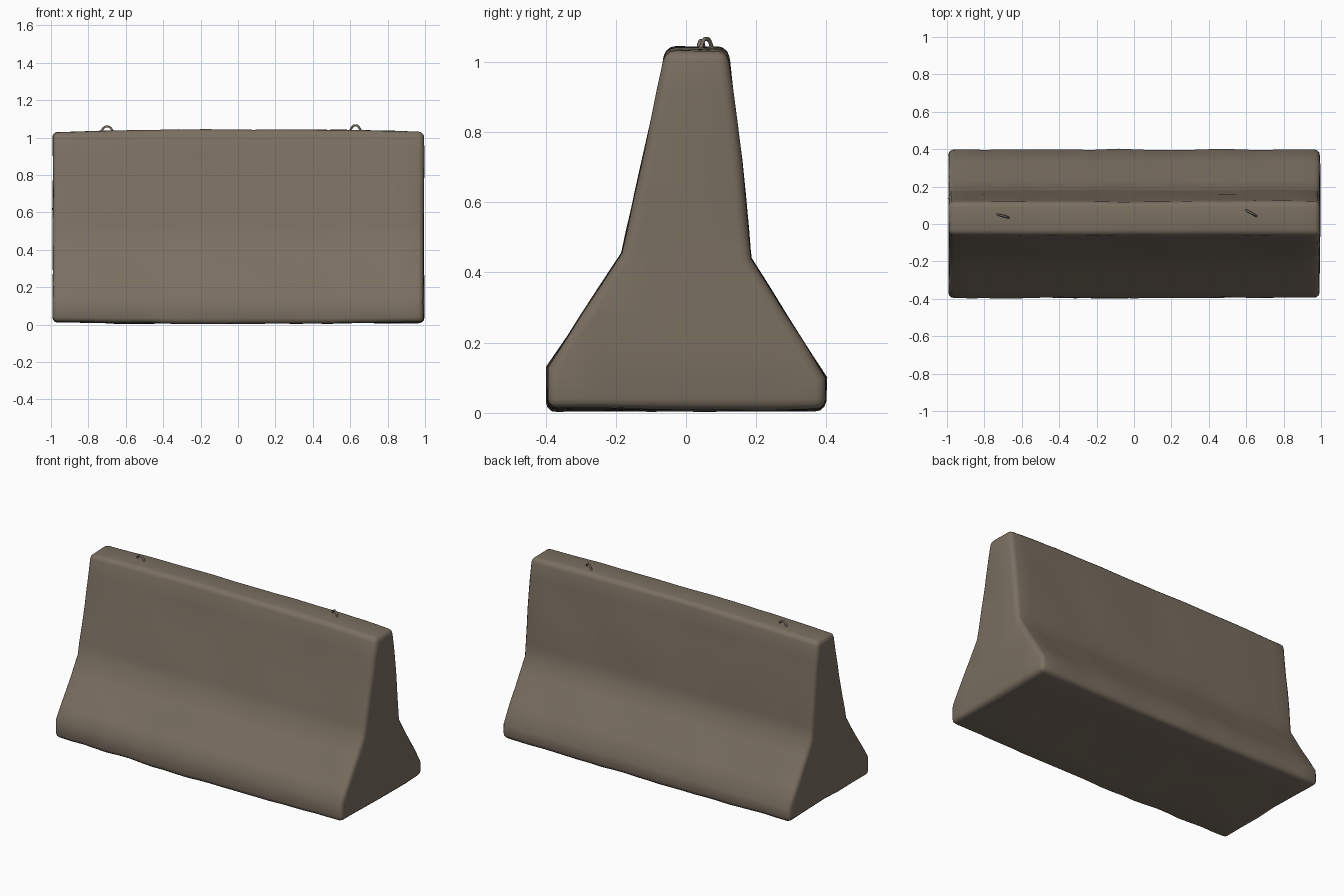
import bpy, bmesh, math
from mathutils import Vector, noise

if "Cube" in bpy.data.objects:
    bpy.data.objects.remove(bpy.data.objects["Cube"])


def material(name, rgb):
    m = bpy.data.materials.new(name)
    m.diffuse_color = (*rgb, 1)
    m.use_nodes = True
    m.node_tree.nodes["Principled BSDF"].inputs["Base Color"].default_value = m.diffuse_color
    return m


concrete = material("weathered concrete", (0.195, 0.158, 0.118))
steel = material("dull steel", (0.19, 0.165, 0.135))

# Barrier cross-section (y, z)
profile = [(-0.395, 0.013), (0.395, 0.013), (0.398, 0.10), (0.183, 0.44),
           (0.158, 0.72), (0.118, 1.03), (-0.057, 1.03), (-0.118, 0.74),
           (-0.182, 0.455), (-0.396, 0.13)]

bm = bmesh.new()
end_a = bm.faces.new([bm.verts.new((-0.993, y, z)) for y, z in profile])
ext = bmesh.ops.extrude_face_region(bm, geom=[end_a], use_keep_orig=True)
for v in ext["geom"]:
    if isinstance(v, bmesh.types.BMVert):
        v.co.x = 0.993
bmesh.ops.recalc_face_normals(bm, faces=bm.faces[:])


# Worn, rounded corners; the shallow creases of the waist stay crisp
def is_corner(e):
    if len(e.link_faces) != 2:
        return False
    if e.calc_face_angle() > math.radians(65):
        return True
    return False


bmesh.ops.bevel(bm, geom=[e for e in bm.edges if is_corner(e)], offset=0.028,
                offset_type='OFFSET', segments=3, profile=0.5, affect='EDGES',
                clamp_overlap=True)


# Slice into a grid so the surface can be roughened
def slice_at(axis, value):
    point, normal = Vector((0, 0, 0)), Vector((0, 0, 0))
    point[axis], normal[axis] = value, 1
    bmesh.ops.bisect_plane(bm, geom=bm.verts[:] + bm.edges[:] + bm.faces[:],
                           plane_co=point, plane_no=normal, dist=1e-5)


for i in range(-11, 12):
    slice_at(0, i * 0.08)
for z in (0.2, 0.28, 0.36, 0.52, 0.62, 0.82, 0.92):
    slice_at(2, z)
for y in (-0.25, -0.1, 0.03, 0.25):
    slice_at(1, y)
bmesh.ops.triangulate(bm, faces=[f for f in bm.faces if len(f.verts) > 4])

# Broad dents plus chipped lower edges, with a slightly crowned top
bm.normal_update()
for v in bm.verts:
    p = v.co.copy()
    dent = 0.007 * noise.noise(p * 2.6 + Vector((3, 1, 7)))
    chip = 0.006 * noise.noise(p * 7.0 + Vector((9, 4, 2)))
    if p.z > 0.25:
        chip *= 0.35
    v.co += v.normal * (dent + chip)
    if p.z > 0.95:
        v.co.z += 0.014 * (1 - p.x ** 2)
    if p.z < 0.05:
        v.co.z -= 0.008 * (1 - p.x ** 2)
    v.co.x = max(-0.998, min(0.998, v.co.x))
    v.co.z = max(0.003, v.co.z)

mesh = bpy.data.meshes.new("concrete_barrier")
bm.to_mesh(mesh)
bm.free()
mesh.materials.append(concrete)
barrier = bpy.data.objects.new("concrete_barrier", mesh)
bpy.context.collection.objects.link(barrier)
bpy.context.view_layer.objects.active = barrier
barrier.select_set(True)
bpy.ops.object.shade_smooth_by_angle(angle=math.radians(40))


# Lifting loops of bent steel rod, sunk into the top
def lifting_loop(name, x, y, yaw, top):
    arc = [(-0.034, 0.99), (-0.031, top - 0.03)]
    arc += [(0.028 * math.cos(a), top - 0.034 + 0.028 * math.sin(a))
            for a in (math.pi * (1 - k / 8) for k in range(1, 8))]
    arc += [(0.031, top - 0.03), (0.034, 0.99)]
    curve = bpy.data.curves.new(name, 'CURVE')
    curve.dimensions = '3D'
    curve.bevel_depth = 0.006
    curve.bevel_resolution = 1
    curve.use_fill_caps = True
    line = curve.splines.new('POLY')
    line.points.add(len(arc) - 1)
    for pt, (u, z) in zip(line.points, arc):
        pt.co = (x + u * math.cos(yaw), y + u * math.sin(yaw), z, 1)
    curve.materials.append(steel)
    bpy.context.collection.objects.link(bpy.data.objects.new(name, curve))


lifting_loop("lifting_loop_left", -0.70, 0.043, math.radians(-15), 1.066)
lifting_loop("lifting_loop_right", 0.628, 0.058, math.radians(-30), 1.072)
